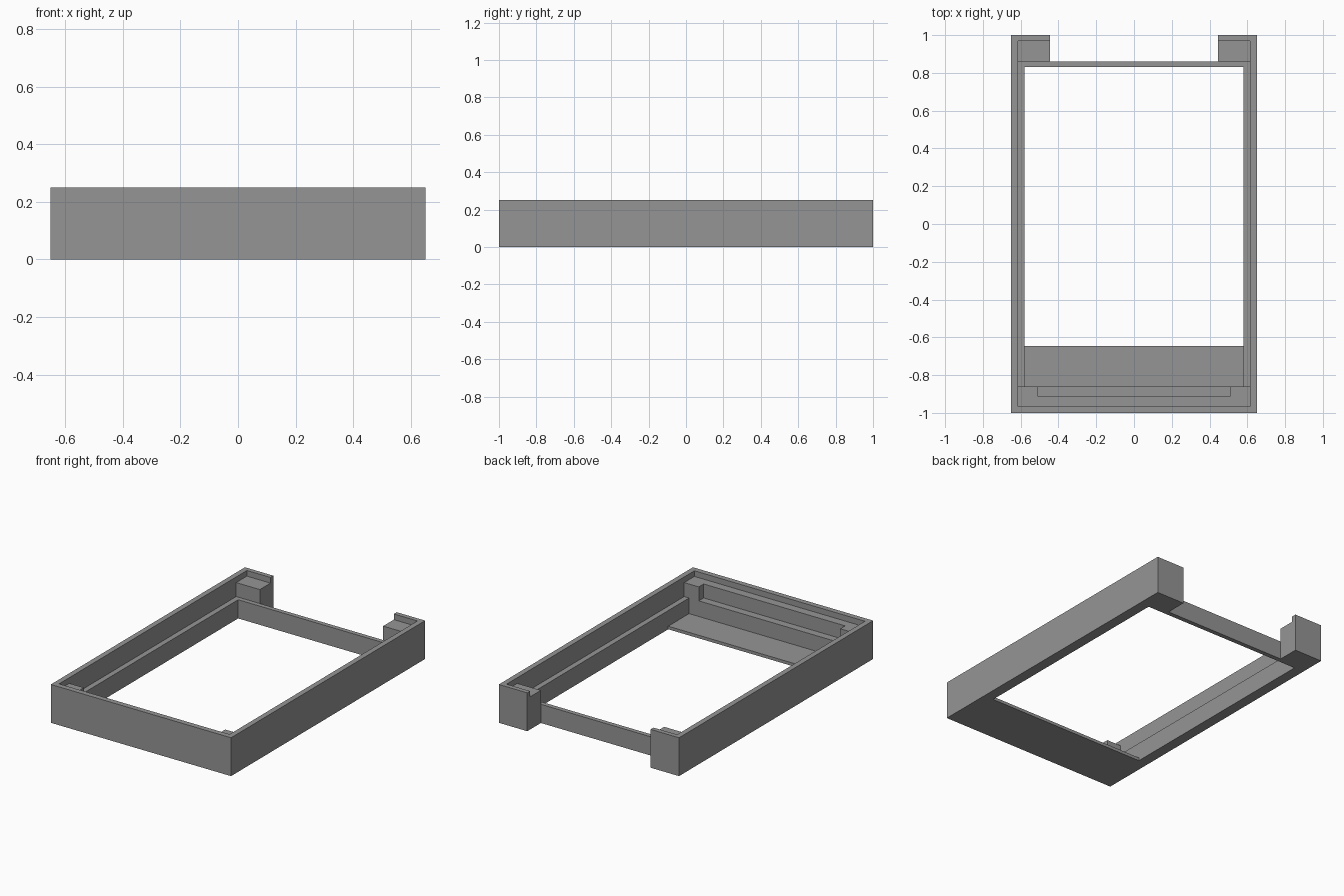
import bpy
import bmesh

if "Cube" in bpy.data.objects:
    bpy.data.objects.remove(bpy.data.objects["Cube"])

# Heights of the stepped levels
RIM, SHELF, LEDGE, FLOOR = 0.25, 0.213, 0.122, 0.02

# Solid parts standing on z = 0: (x0, x1, y0, y1, height)
parts = [
    (-0.65, 0.65, -1.0, -0.965, RIM),          # front wall
    (-0.615, 0.615, -0.965, -0.91, SHELF),     # front shelf
    (-0.51, 0.51, -0.91, -0.86, LEDGE),        # recess in the shelf
    (-0.58, 0.58, -0.86, -0.645, FLOOR),       # thin front floor
    (-0.615, 0.615, 0.83, 0.86, LEDGE),        # rear rail
]
right_parts = [
    (0.615, 0.65, -1.0, 1.0, RIM),             # side wall
    (0.58, 0.615, -0.86, 0.86, LEDGE),         # side ledge
    (0.51, 0.615, -0.91, -0.86, SHELF),        # shelf end
    (0.445, 0.615, 0.86, 0.97, SHELF),         # rear corner block
    (0.445, 0.615, 0.97, 1.0, RIM),            # rear corner lip
]
parts += right_parts
parts += [(-x1, -x0, y0, y1, h) for x0, x1, y0, y1, h in right_parts]

# Shared cutting planes, so that all parts join into one closed skin
xs = sorted({v for p in parts for v in p[0:2]})
ys = sorted({v for p in parts for v in p[2:4]})
zs = [0.0] + sorted({p[4] for p in parts})
axes = (xs, ys, zs)


def solid(cell):
    if any(c < 0 or c >= len(a) - 1 for c, a in zip(cell, axes)):
        return False
    x, y, z = ((a[c] + a[c + 1]) / 2 for c, a in zip(cell, axes))
    return any(p[0] < x < p[1] and p[2] < y < p[3] and z < p[4] for p in parts)


bm = bmesh.new()
corners = {}


def corner(key):
    if key not in corners:
        corners[key] = bm.verts.new([a[k] for a, k in zip(axes, key)])
    return corners[key]


# Skin every side of a solid cell that touches empty space
for i in range(len(xs) - 1):
    for j in range(len(ys) - 1):
        for k in range(len(zs) - 1):
            cell = (i, j, k)
            if not solid(cell):
                continue
            for axis in range(3):
                u, v = (axis + 1) % 3, (axis + 2) % 3
                for side in (0, 1):
                    near = list(cell)
                    near[axis] += 2 * side - 1
                    if solid(near):
                        continue
                    quad = []
                    for du, dv in ((0, 0), (1, 0), (1, 1), (0, 1)):
                        key = list(cell)
                        key[axis] += side
                        key[u] += du
                        key[v] += dv
                        quad.append(corner(tuple(key)))
                    bm.faces.new(quad if side else quad[::-1])

# Merge flat regions into clean faces
bmesh.ops.dissolve_limit(bm, angle_limit=0.01, verts=bm.verts[:], edges=bm.edges[:])

mesh = bpy.data.meshes.new("tray_frame")
bm.to_mesh(mesh)
bm.free()
frame = bpy.data.objects.new("tray_frame", mesh)
bpy.context.collection.objects.link(frame)

grey = bpy.data.materials.new("plain grey")
grey.diffuse_color = (0.3, 0.3, 0.3, 1)
grey.use_nodes = True
grey.node_tree.nodes["Principled BSDF"].inputs["Base Color"].default_value = grey.diffuse_color
mesh.materials.append(grey)
